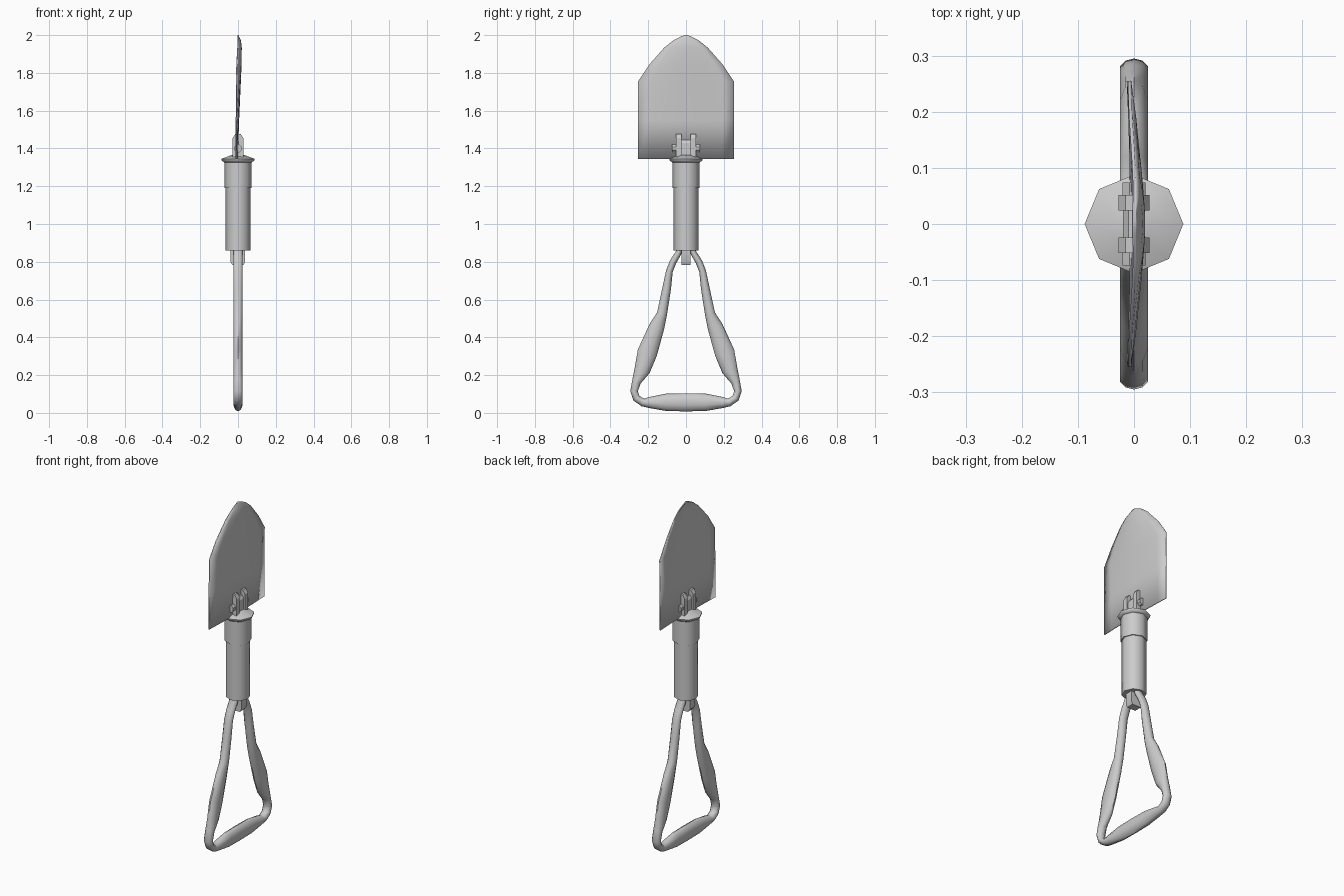
import bpy, bmesh, math
from mathutils import Vector

if "Cube" in bpy.data.objects:
    bpy.data.objects.remove(bpy.data.objects["Cube"])


def make(name, verts, faces, angle=45):
    me = bpy.data.meshes.new(name)
    me.from_pydata(verts, [], faces)
    bm = bmesh.new()
    bm.from_mesh(me)
    bmesh.ops.remove_doubles(bm, verts=bm.verts, dist=1e-5)
    bmesh.ops.recalc_face_normals(bm, faces=bm.faces)
    bm.to_mesh(me)
    bm.free()
    ob = bpy.data.objects.new(name, me)
    bpy.context.collection.objects.link(ob)
    bpy.ops.object.select_all(action='DESELECT')
    ob.select_set(True)
    bpy.context.view_layer.objects.active = ob
    bpy.ops.object.shade_smooth_by_angle(angle=math.radians(angle))
    return ob


def skin(name, rings, angle=45):
    """Joins equal rings of points and caps both ends."""
    n = len(rings[0])
    verts = [v for r in rings for v in r]
    faces = [(i*n+j, i*n+(j+1) % n, (i+1)*n+(j+1) % n, (i+1)*n+j)
             for i in range(len(rings)-1) for j in range(n)]
    faces += [tuple(range(n))[::-1], tuple(range((len(rings)-1)*n, len(rings)*n))]
    return make(name, verts, faces, angle)


def lathe(name, profile, n=8):
    return skin(name, [[(r*math.cos(k*math.tau/n), r*math.sin(k*math.tau/n), z)
                        for k in range(n)] for r, z in profile], 50)


def plate(name, outline, y0, y1):
    """Extrudes an x,z outline along y."""
    return skin(name, [[(x, y, z) for x, z in outline] for y in (y0, y1)], 30)


# Blade: dished sheet, rows of (z, half width, centre x, edge x)
rows = [(1.345, .255, -.004, -.010), (1.55, .255, .003, -.009), (1.752, .255, .012, -.008),
        (1.845, .193, .016, -.006), (1.934, .114, .017, -.001), (1.97, .068, .013, .001),
        (1.992, .024, .003, .0), (2.0, .004, .0, .0)]
cols = [-1, -.75, -.5, -.25, 0, .25, .5, .75, 1]
verts, faces = [], []
for z, w, xc, xe in rows:
    for u in cols:
        verts.append((xe + (xc-xe)*(1-u*u), u*w, z))
n = len(cols)
for i in range(len(rows)-1):
    for j in range(n-1):
        a = i*n+j
        faces.append((a, a+1, a+n+1, a+n))
blade = make("blade", verts, faces)
sol = blade.modifiers.new("thickness", 'SOLIDIFY')
sol.thickness, sol.offset = .006, 0

# Shaft, locking nut and flared flange
lathe("shaft", [(.066, .86), (.066, 1.22)])
lathe("lock_nut", [(.072, 1.19), (.072, 1.338)])
lathe("flange", [(.07, 1.325), (.086, 1.335), (.088, 1.345), (.032, 1.366)])

# Blade hinge: two lugs, a centre knuckle and pin heads
lug = [(-.028, 1.355), (.028, 1.355), (.028, 1.455), (.015, 1.476), (-.015, 1.476), (-.028, 1.455)]
for s, side in ((1, "left"), (-1, "right")):
    plate("hinge_lug_" + side, lug, s*.024, s*.052)
    pin = [(.022*math.cos(k*math.tau/8+.39), 1.4+.022*math.sin(k*math.tau/8+.39)) for k in range(8)]
    plate("pin_head_" + side, pin, s*.05, s*.074)
plate("hinge_knuckle", [(-.02, 1.35), (.02, 1.35), (.02, 1.43), (.01, 1.446), (-.01, 1.446), (-.02, 1.43)],
      -.026, .026)

# Handle pivot tab under the shaft
plate("handle_pivot_tab", [(-.041, .87), (-.041, .80), (-.028, .782), (.028, .782), (.038, .80), (.038, .87)],
      -.023, .023)

# Handle: swept loop with swollen grips, points of (y, z, half width)
half = [(.034, .88, .016), (.038, .85, .016), (.068, .80, .018), (.088, .75, .018), (.102, .66, .023),
        (.127, .525, .027), (.155, .455, .041), (.205, .318, .053), (.232, .225, .042),
        (.262, .165, .024), (.275, .115, .02), (.262, .077, .02), (.228, .055, .021),
        (.195, .055, .029), (.105, .056, .046)]
path = half + [(0, .056, .048)] + [(-y, z, w) for y, z, w in reversed(half)]
rings = []
for i, (y, z, w) in enumerate(path):
    p, q = path[max(i-1, 0)], path[min(i+1, len(path)-1)]
    t = Vector((0, q[0]-p[0], q[1]-p[1])).normalized()
    side = Vector((0, -t.z, t.y))
    rings.append([Vector((0, y, z)) + side*w*math.cos(a) + Vector((.026*math.sin(a), 0, 0))
                  for a in (k*math.tau/10 for k in range(10))])
skin("handle", rings, 50)
